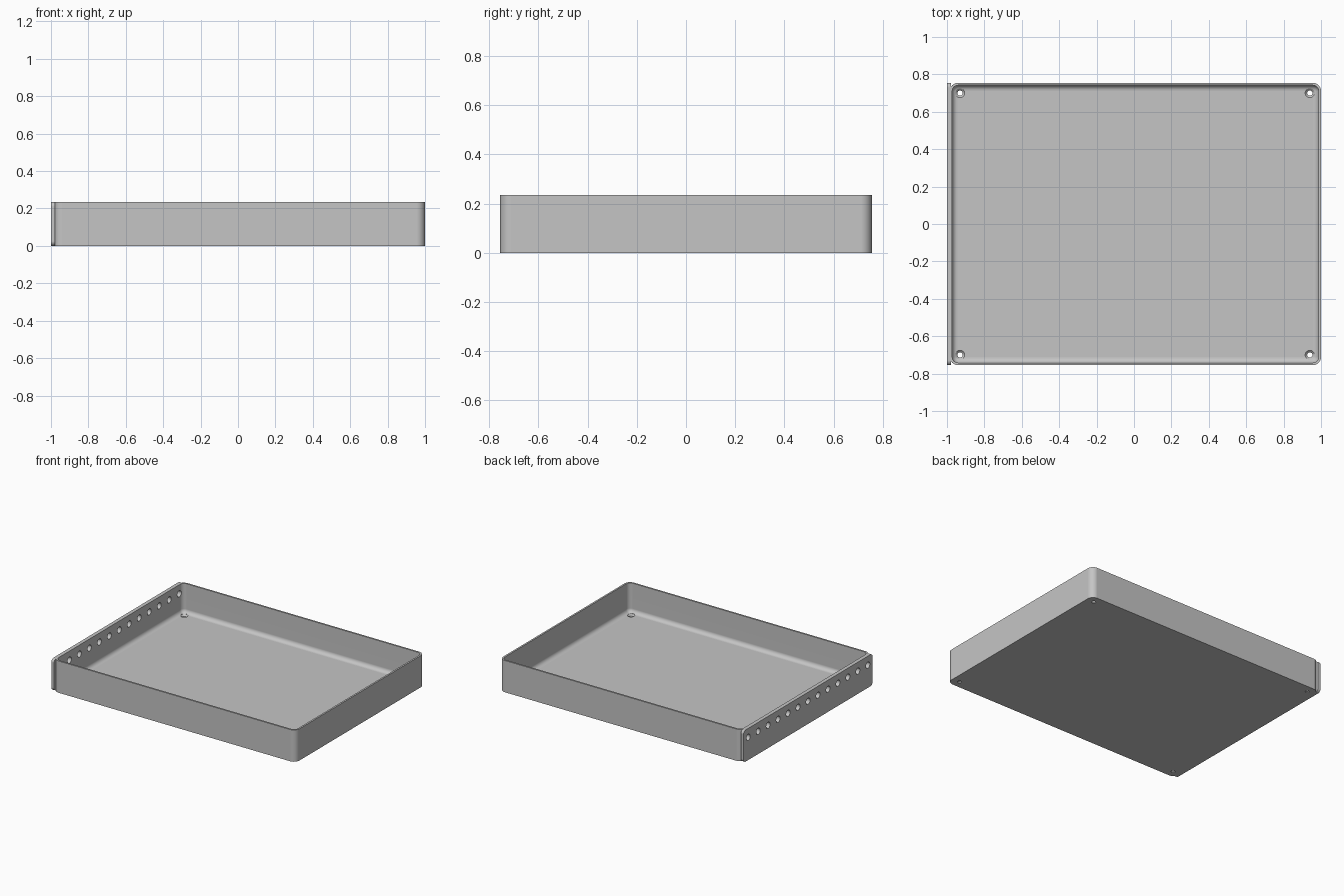
import bpy, bmesh, math
from mathutils import Matrix, Vector

cube = bpy.data.objects.get("Cube")
if cube:
    bpy.data.objects.remove(cube, do_unlink=True)

# Overall sizes
HEIGHT, HALF_Y = 0.235, 0.755
X_MIN, X_MAX = -0.985, 1.0
WALL, FLOOR, FILLET, CORNER = 0.013, 0.018, 0.03, 0.045

grey = bpy.data.materials.new("plain grey")
grey.use_nodes = True
colour = (0.56, 0.56, 0.56, 1)
grey.diffuse_color = colour
grey.node_tree.nodes["Principled BSDF"].inputs["Base Color"].default_value = colour


def rounded_rect(half_u, half_v, radius, z, steps=8):
    """Ring of points round a rectangle with rounded corners."""
    ring = []
    for i, (su, sv) in enumerate(((1, 1), (-1, 1), (-1, -1), (1, -1))):
        for k in range(steps + 1):
            a = math.pi / 2 * (i + k / steps)
            ring.append(Vector((su * (half_u - radius) + radius * math.cos(a),
                                sv * (half_v - radius) + radius * math.sin(a), z)))
    return ring


def circle(radius, z, sides=24):
    return [Vector((radius * math.cos(a), radius * math.sin(a), z))
            for a in (2 * math.pi * k / sides for k in range(sides))]


def loft(bm, rings, matrix):
    """Closed solid through rings of equal length."""
    rows = [[bm.verts.new(matrix @ p) for p in ring] for ring in rings]
    for low, high in zip(rows, rows[1:]):
        for k in range(len(low)):
            j = (k + 1) % len(low)
            bm.faces.new((low[k], low[j], high[j], high[k]))
    bm.faces.new(rows[0][::-1])
    bm.faces.new(rows[-1])


def make(name, solids):
    bm = bmesh.new()
    for rings, matrix in solids:
        loft(bm, rings, matrix)
    bmesh.ops.recalc_face_normals(bm, faces=bm.faces)
    mesh = bpy.data.meshes.new(name)
    bm.to_mesh(mesh)
    bm.free()
    mesh.materials.append(grey)
    obj = bpy.data.objects.new(name, mesh)
    bpy.context.collection.objects.link(obj)
    return obj


def activate(obj):
    bpy.ops.object.select_all(action='DESELECT')
    obj.select_set(True)
    bpy.context.view_layer.objects.active = obj


def cut(obj, cutter):
    activate(obj)
    mod = obj.modifiers.new("holes", 'BOOLEAN')
    mod.operation = 'DIFFERENCE'
    mod.solver = 'EXACT'
    mod.object = cutter
    bpy.ops.object.modifier_apply(modifier=mod.name)


# Tray: outer wall, thin rim, inner wall, filleted floor
half_x, mid_x = (X_MAX - X_MIN) / 2, (X_MAX + X_MIN) / 2


def tray_ring(inset, z):
    return rounded_rect(half_x - inset, HALF_Y - inset, CORNER - inset, z)


profile = [(0, 0), (0, HEIGHT), (WALL, HEIGHT)]
for k in range(7):
    a = math.pi / 2 * k / 6
    profile.append((WALL + FILLET * (1 - math.cos(a)),
                    FLOOR + FILLET * (1 - math.sin(a))))
tray = make("tray", [([tray_ring(*p) for p in profile],
                      Matrix.Translation((mid_x, 0, 0)))])

# End plate: rounded rectangle standing against the right wall
upright = Matrix(((0, 0, 1, 0), (1, 0, 0, 0), (0, 1, 0, HEIGHT / 2), (0, 0, 0, 1)))
plate = make("end_plate", [([rounded_rect(HALF_Y, HEIGHT / 2, 0.025, x)
                             for x in (-1.0, -0.978)], upright)])

# Countersunk screw holes in the floor corners
screw = [circle(0.014, -0.02), circle(0.014, 0.007),
         circle(0.025, FLOOR), circle(0.025, FLOOR + 0.01)]
floor_cutter = make("floor_hole_cutter", [
    (screw, Matrix.Translation((x, y, 0)))
    for x in (-0.93, 0.94) for y in (-0.7, 0.7)])

# Row of round holes through the end plate and wall
COUNT = 13
bore = [circle(0.023, -1.05), circle(0.023, -0.93)]
side_cutter = make("side_hole_cutter", [
    (bore, Matrix.Translation((0, -0.7 + 1.4 * k / (COUNT - 1), 0.168 - HEIGHT / 2)) @ upright)
    for k in range(COUNT)])

cut(tray, floor_cutter)
cut(tray, side_cutter)
cut(plate, side_cutter)
for cutter in (floor_cutter, side_cutter):
    bpy.data.objects.remove(cutter, do_unlink=True)

# Smooth rounds, flat panels and crisp edges
for obj in (tray, plate):
    activate(obj)
    bpy.ops.object.shade_smooth_by_angle(angle=math.radians(35))
    weighted = obj.modifiers.new("weighted normals", 'WEIGHTED_NORMAL')
    weighted.keep_sharp = True
